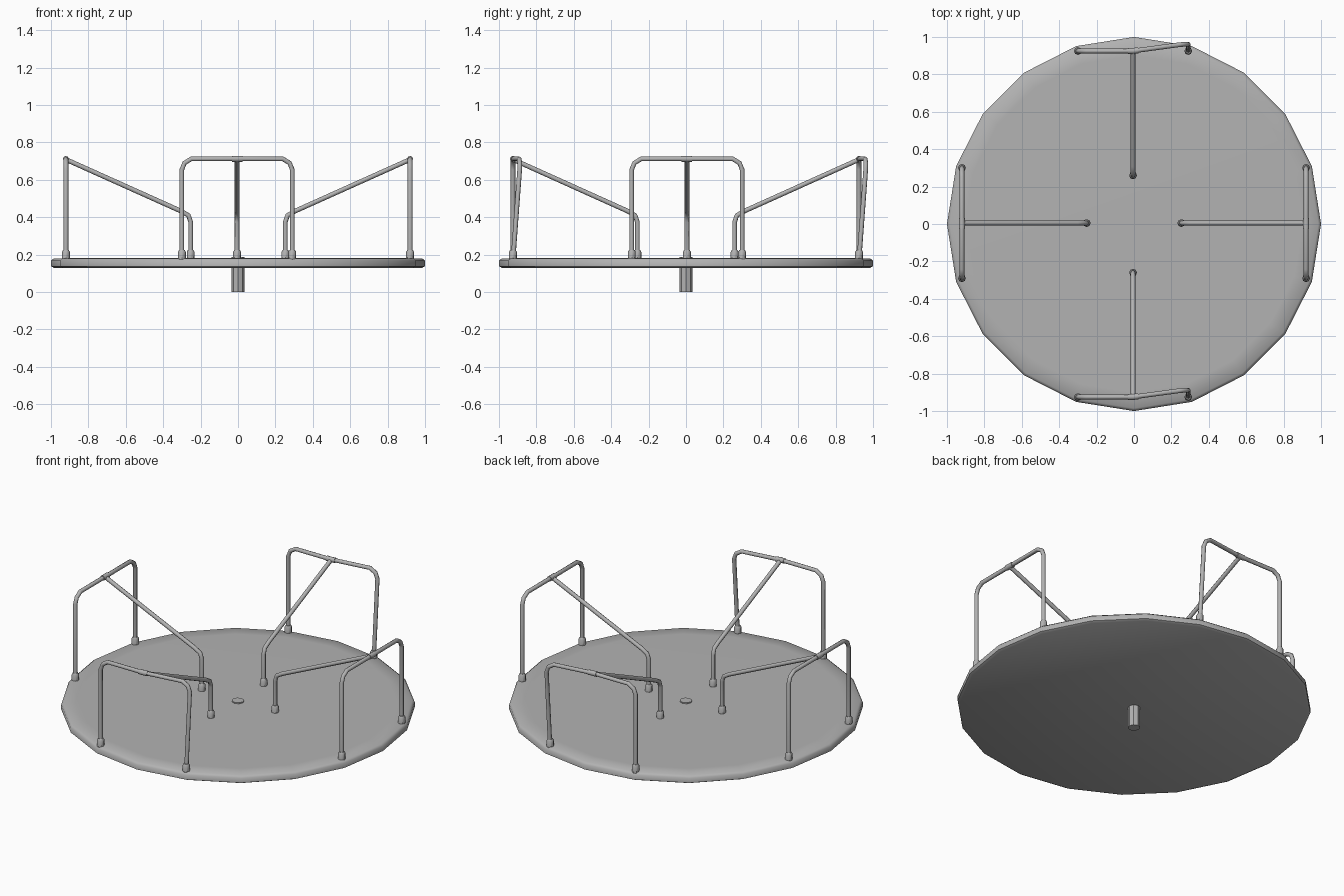
import bpy, bmesh, math
from mathutils import Vector

if "Cube" in bpy.data.objects:
    bpy.data.objects.remove(bpy.data.objects["Cube"])

steel = bpy.data.materials.new("grey_steel")
steel.diffuse_color = (0.45, 0.45, 0.45, 1)
steel.use_nodes = True
steel.node_tree.nodes["Principled BSDF"].inputs["Base Color"].default_value = steel.diffuse_color


def finish(ob, angle=40):
    ob.data.materials.clear()
    ob.data.materials.append(steel)
    bpy.ops.object.select_all(action='DESELECT')
    ob.select_set(True)
    bpy.context.view_layer.objects.active = ob
    bpy.ops.object.shade_smooth_by_angle(angle=math.radians(angle))


def lathe(name, profile, sides, loc=(0, 0, 0), angle=40):
    """Closed solid of revolution from (radius, z) pairs."""
    bm = bmesh.new()
    rings = [[bm.verts.new((r * math.cos(2 * math.pi * i / sides),
                            r * math.sin(2 * math.pi * i / sides), z))
              for i in range(sides)] for r, z in profile]
    for a, b in zip(rings, rings[1:]):
        for i in range(sides):
            j = (i + 1) % sides
            bm.faces.new((a[i], a[j], b[j], b[i]))
    bm.faces.new(rings[0][::-1])
    bm.faces.new(rings[-1])
    me = bpy.data.meshes.new(name)
    bm.to_mesh(me)
    bm.free()
    ob = bpy.data.objects.new(name, me)
    ob.location = loc
    bpy.context.collection.objects.link(ob)
    finish(ob, angle)
    return ob


def tube(name, pts, radius=0.0125):
    """Eight-sided pipe along a path."""
    cu = bpy.data.curves.new(name, 'CURVE')
    cu.dimensions = '3D'
    cu.bevel_depth = radius
    cu.bevel_resolution = 2
    cu.use_fill_caps = True
    sp = cu.splines.new('POLY')
    sp.points.add(len(pts) - 1)
    for p, co in zip(sp.points, pts):
        p.co = (*co, 1)
    ob = bpy.data.objects.new(name, cu)
    bpy.context.collection.objects.link(ob)
    bpy.ops.object.select_all(action='DESELECT')
    ob.select_set(True)
    bpy.context.view_layer.objects.active = ob
    bpy.ops.object.convert(target='MESH')
    finish(bpy.context.view_layer.objects.active, 60)


def collar(name, x, y):
    lathe(name, [(0.021, 0.17), (0.021, 0.215), (0.015, 0.225)], 8, (x, y, 0))


# Platform and centre pivot
lathe("platform", [(0.985, 0.13), (1.0, 0.138), (1.0, 0.168), (0.985, 0.18), (0.9, 0.181)], 20, angle=60)
lathe("pivot_post", [(0.035, 0.0), (0.035, 0.188)], 8)

TOP, FLOOR = 0.712, 0.17


def handrail(name, place, lo, hi, reach, inner, lean):
    """Arch with a sloping brace; place(along, out, z) maps into the model."""
    mid = (lo + hi) / 2

    def bar(a, z):
        # the high-side half of the arch may be bent out of line
        k = max(0, (a - mid) / (hi - mid)) * (z - FLOOR) / (TOP - FLOOR)
        return place(a, reach, z) + Vector((0, lean * k, 0))

    path = [(lo, FLOOR), (lo, 0.655), (lo + 0.014, 0.69), (lo + 0.05, TOP), (mid, TOP),
            (hi - 0.05, TOP), (hi - 0.014, 0.69), (hi, 0.655), (hi, FLOOR)]
    tube(name + "_arch", [bar(a, z) for a, z in path])
    # sleeve joining brace and arch
    tube(name + "_sleeve", [bar(mid - 0.028, TOP), bar(mid, TOP), bar(mid + 0.028, TOP)], 0.016)
    # brace down to the inner foot
    tube(name + "_brace", [place(mid, r, z) for r, z in
                           [(reach, TOP - 0.003), (inner + 0.05, 0.432), (inner + 0.012, 0.41),
                            (inner, 0.375), (inner, FLOOR)]])
    for part, a, r in (("low", lo, reach), ("high", hi, reach), ("inner", mid, inner)):
        p = place(a, r, 0)
        collar(name + "_" + part + "_collar", p.x, p.y)


for s, side_name, end_name in ((-1, "left", "front"), (1, "right", "back")):
    handrail(side_name + "_rail", lambda a, r, z: Vector((s * r, a, z)),
             -0.29, 0.30, 0.92, 0.253, 0.0)
    handrail(end_name + "_rail", lambda a, r, z: Vector((a, s * r, z)),
             -0.30, 0.29, 0.925, 0.26, 0.04)
